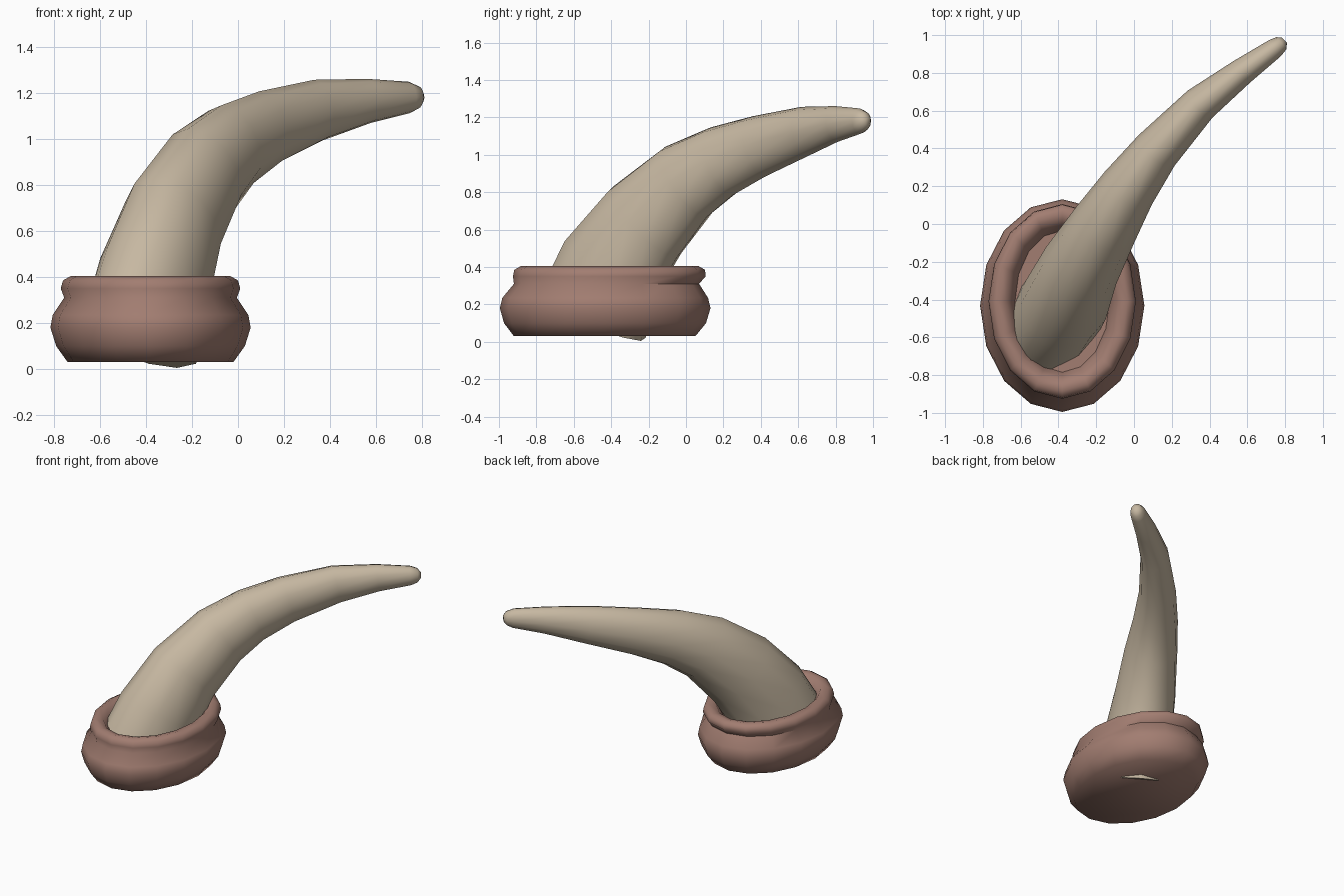
import bpy, bmesh, math
from mathutils import Vector

if "Cube" in bpy.data.objects:
    bpy.data.objects.remove(bpy.data.objects["Cube"])


def material(name, rgb):
    m = bpy.data.materials.new(name)
    m.diffuse_color = (*rgb, 1)
    m.use_nodes = True
    m.node_tree.nodes["Principled BSDF"].inputs["Base Color"].default_value = m.diffuse_color
    return m


def loft(name, rings, mat, angle):
    """Skin a list of closed rings and cap both ends."""
    bm = bmesh.new()
    loops = [[bm.verts.new(p) for p in r] for r in rings]
    n = len(loops[0])
    for a, b in zip(loops, loops[1:]):
        for i in range(n):
            j = (i + 1) % n
            bm.faces.new((a[i], a[j], b[j], b[i]))
    bm.faces.new(loops[0][::-1])
    bm.faces.new(loops[-1])
    bmesh.ops.recalc_face_normals(bm, faces=bm.faces)
    me = bpy.data.meshes.new(name)
    bm.to_mesh(me)
    bm.free()
    me.materials.append(mat)
    ob = bpy.data.objects.new(name, me)
    bpy.context.collection.objects.link(ob)
    bpy.ops.object.select_all(action='DESELECT')
    ob.select_set(True)
    bpy.context.view_layer.objects.active = ob
    bpy.ops.object.shade_smooth_by_angle(angle=math.radians(angle))
    return ob


def ellipse(c, u, v, n):
    return [c + u * math.cos(2 * math.pi * i / n) + v * math.sin(2 * math.pi * i / n)
            for i in range(n)]


bone = material("bone", (0.57, 0.48, 0.36))
flesh = material("reddish_brown", (0.36, 0.205, 0.165))

# Fleshy socket: half width, half depth, centre y, height (outside, lip, inside)
profile = [
    (0.36, 0.485, -0.435, 0.03), (0.41, 0.54, -0.433, 0.10),
    (0.435, 0.563, -0.432, 0.18), (0.425, 0.55, -0.432, 0.235),
    (0.375, 0.495, -0.425, 0.31), (0.39, 0.515, -0.41, 0.35),
    (0.38, 0.51, -0.408, 0.385), (0.345, 0.475, -0.408, 0.405),
    (0.30, 0.43, -0.41, 0.395), (0.265, 0.395, -0.41, 0.35),
    (0.25, 0.375, -0.41, 0.29),
]
loft("socket",
     [ellipse(Vector((-0.38, cy, z)), Vector((rx, 0, 0)), Vector((0, ry, 0)), 16)
      for rx, ry, cy, z in profile], flesh, 60)

# Horn: centre line with half height and half width of each section
spine = [
    (-0.42, -0.50, 0.14, 0.33, 0.24), (-0.36, -0.40, 0.40, 0.30, 0.235),
    (-0.28, -0.22, 0.64, 0.27, 0.21), (-0.15, 0.0, 0.855, 0.228, 0.18),
    (-0.03, 0.19, 0.965, 0.195, 0.152), (0.12, 0.39, 1.045, 0.167, 0.125),
    (0.35, 0.635, 1.125, 0.134, 0.097), (0.57, 0.805, 1.165, 0.096, 0.072),
    (0.745, 0.93, 1.18, 0.068, 0.053), (0.78, 0.957, 1.18, 0.05, 0.042),
    (0.796, 0.972, 1.178, 0.022, 0.02),
]
centres = [Vector(s[:3]) for s in spine]
rings = []
for k, (c, s) in enumerate(zip(centres, spine)):
    t = (centres[min(k + 1, len(spine) - 1)] - centres[max(k - 1, 0)]).normalized()
    side = t.cross(Vector((0, 0, 1))).normalized()
    up = side.cross(t)
    rings.append(ellipse(c, side * s[4], up * s[3], 12))
loft("horn", rings, bone, 75)
